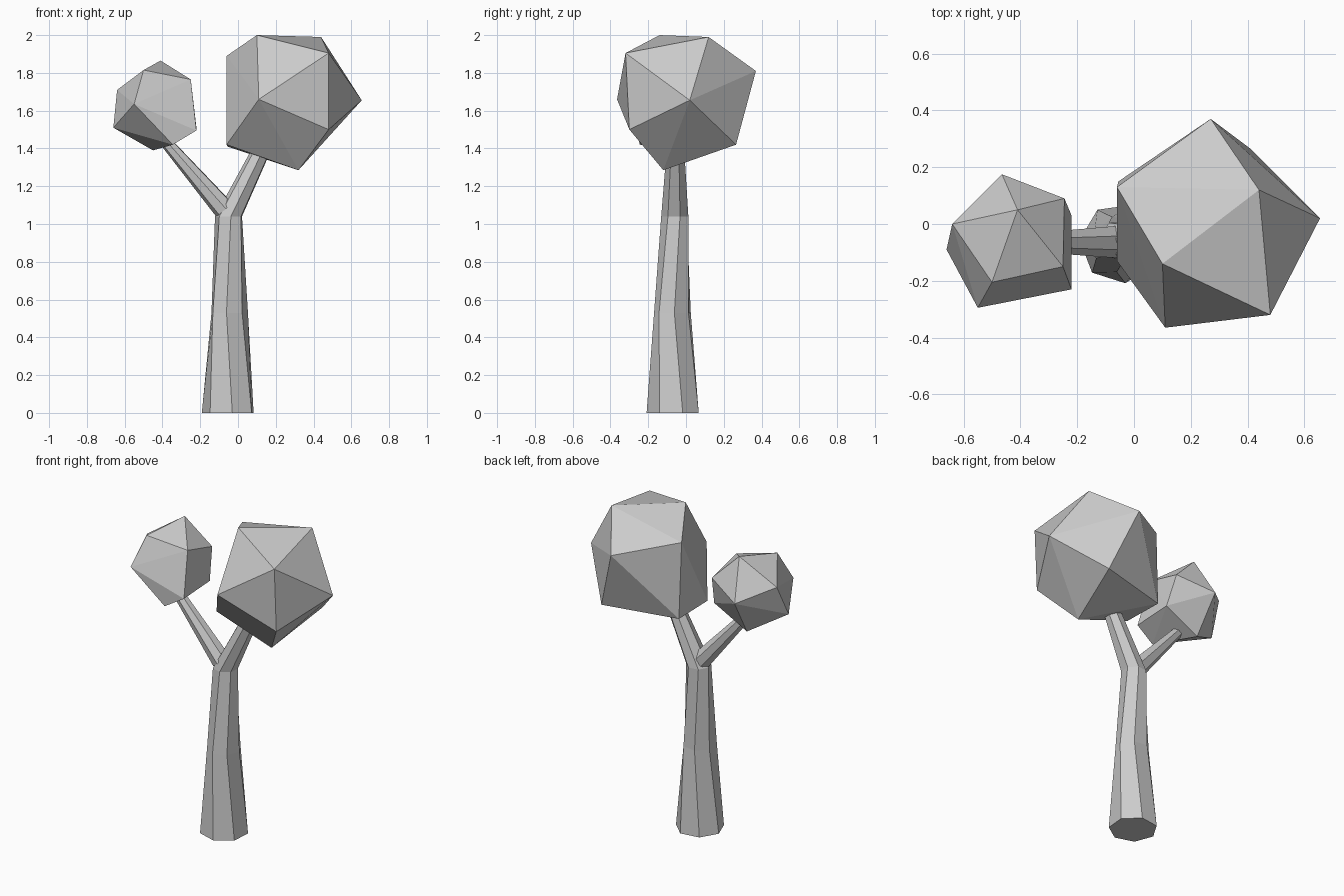
import bpy, bmesh
from math import sin, cos, radians, tau
from mathutils import Vector, Matrix

if "Cube" in bpy.data.objects:
    bpy.data.objects.remove(bpy.data.objects["Cube"])

SIDES = 7


def finish(name, bm):
    bmesh.ops.recalc_face_normals(bm, faces=bm.faces[:])
    me = bpy.data.meshes.new(name)
    bm.to_mesh(me)
    bm.free()
    ob = bpy.data.objects.new(name, me)
    bpy.context.collection.objects.link(ob)
    return ob


def limb(name, rings):
    """Loft of seven-sided rings: (centre, radius, tilt about y, phase)."""
    bm = bmesh.new()
    loops = []
    for centre, r, tilt, phase in rings:
        rot = Matrix.Rotation(radians(tilt), 3, 'Y')
        loop = []
        for i in range(SIDES):
            a = radians(phase) + tau * i / SIDES
            loop.append(bm.verts.new(Vector(centre) + rot @ Vector((r * cos(a), r * sin(a), 0))))
        loops.append(loop)
    for lo, hi in zip(loops, loops[1:]):
        for i in range(SIDES):
            j = (i + 1) % SIDES
            bm.faces.new((lo[i], lo[j], hi[j], hi[i]))
    bm.faces.new(loops[0][::-1])
    bm.faces.new(loops[-1])
    return finish(name, bm)


def crown(name, corners):
    """Irregular twenty-sided foliage ball, the hull of its twelve corners."""
    bm = bmesh.new()
    for p in corners:
        bm.verts.new(p)
    bmesh.ops.convex_hull(bm, input=bm.verts[:])
    return finish(name, bm)


# Trunk, bending into the thicker right branch
limb("trunk", [((-.05, -.068, 0), .142, 0, 278),
               ((-.047, -.07, .53), .1, 0, 262),
               ((-.048, -.058, 1.04), .074, 0, 278),
               ((.115, -.055, 1.37), .05, 24, 278),
               ((.15, -.05, 1.45), .046, 24, 278)])

# Thinner left branch
limb("left_branch", [((-.07, -.062, 1.075), .058, -40, 278),
                     ((-.36, -.064, 1.41), .034, -41, 278),
                     ((-.40, -.064, 1.46), .032, -41, 278)])

# Large foliage ball
crown("large_crown", [(.10, -.14, 2.0), (.44, .12, 1.99), (.48, -.32, 1.905),
                      (.655, .02, 1.655), (.48, -.30, 1.5), (.32, -.12, 1.285),
                      (-.06, -.13, 1.42), (-.06, .13, 1.89), (.11, -.365, 1.66),
                      (.27, .37, 1.81), (.41, .265, 1.42), (-.055, .15, 1.41)])

# Small foliage ball
crown("small_crown", [(-.41, .05, 1.865), (-.50, -.205, 1.815), (-.25, -.15, 1.765),
                      (-.64, 0, 1.71), (-.55, -.295, 1.635), (-.66, -.09, 1.51),
                      (-.22, -.23, 1.495), (-.345, -.245, 1.42), (-.45, .03, 1.39),
                      (-.465, .175, 1.625), (-.245, .09, 1.70), (-.22, .03, 1.51)])
